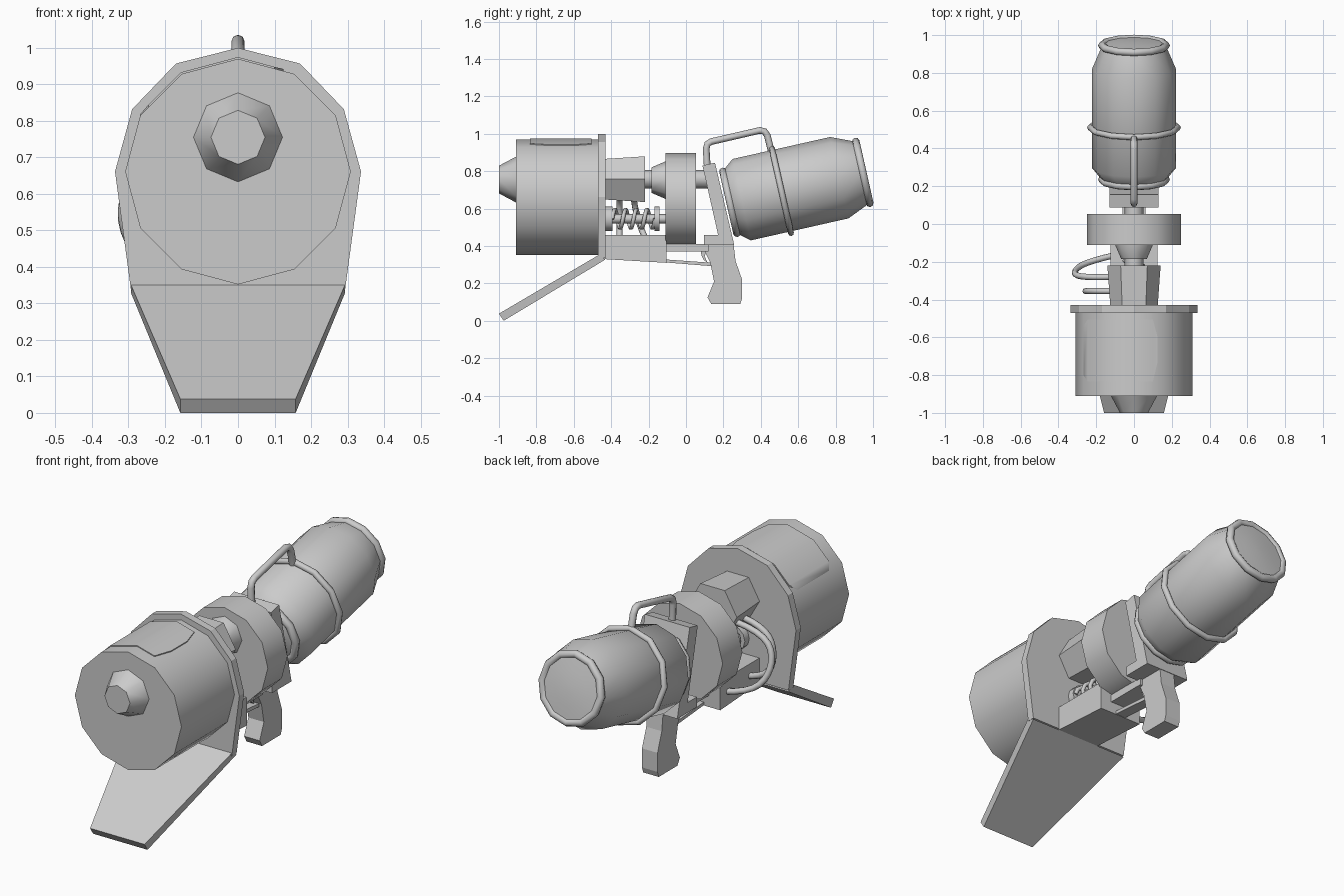
import bpy, bmesh, math
from mathutils import Vector

if "Cube" in bpy.data.objects:
    bpy.data.objects.remove(bpy.data.objects["Cube"])

grey = bpy.data.materials.new("plain_grey")
grey.diffuse_color = (0.6, 0.6, 0.6, 1)
grey.use_nodes = True
grey.node_tree.nodes["Principled BSDF"].inputs["Base Color"].default_value = grey.diffuse_color


def finish(name, bm, smooth=True):
    bmesh.ops.remove_doubles(bm, verts=bm.verts, dist=1e-5)
    bmesh.ops.recalc_face_normals(bm, faces=bm.faces)
    me = bpy.data.meshes.new(name)
    bm.to_mesh(me)
    bm.free()
    ob = bpy.data.objects.new(name, me)
    bpy.context.collection.objects.link(ob)
    me.materials.append(grey)
    if smooth:
        shade(ob)
    return ob


def shade(ob):
    bpy.ops.object.select_all(action='DESELECT')
    ob.select_set(True)
    bpy.context.view_layer.objects.active = ob
    bpy.ops.object.shade_smooth_by_angle(angle=math.radians(50))


def lathe(name, prof, y=0, z=0, x=0, n=12, tilt=0, closed=False):
    """Spin (radius, distance) points about an axis along +y, tilted upwards."""
    bm = bmesh.new()
    a = math.radians(tilt)
    d, v = Vector((0, math.cos(a), math.sin(a))), Vector((0, -math.sin(a), math.cos(a)))
    rings = []
    for r, t in prof:
        rings.append([bm.verts.new(Vector((x, y, z)) + d * t + v * r * math.sin(math.tau * i / n)
                                   + Vector((r * math.cos(math.tau * i / n), 0, 0))) for i in range(n)])
    pairs = list(zip(rings, rings[1:])) + ([(rings[-1], rings[0])] if closed else [])
    for p, q in pairs:
        for i in range(n):
            j = (i + 1) % n
            bm.faces.new((p[i], p[j], q[j], q[i]))
    if not closed:
        bm.faces.new(rings[0])
        bm.faces.new(rings[-1])
    return finish(name, bm)


def ring(name, major, minor, t, **kw):
    prof = [(major + minor * math.cos(math.tau * k / 8), t + minor * math.sin(math.tau * k / 8))
            for k in range(8)]
    return lathe(name, prof, closed=True, **kw)


def prism(name, pts, lo, hi, axis='x'):
    """Extrude a (y, z) profile along x, or an (x, z) profile along y."""
    bm = bmesh.new()
    place = (lambda p, s: (s, p[0], p[1])) if axis == 'x' else (lambda p, s: (p[0], s, p[1]))
    a = [bm.verts.new(place(p, lo)) for p in pts]
    b = [bm.verts.new(place(p, hi)) for p in pts]
    bm.faces.new(a)
    bm.faces.new(b)
    for i in range(len(pts)):
        j = (i + 1) % len(pts)
        bm.faces.new((a[i], a[j], b[j], b[i]))
    return finish(name, bm, False)


def tube(name, pts, r, smooth_path=False):
    cu = bpy.data.curves.new(name, 'CURVE')
    cu.dimensions = '3D'
    cu.bevel_depth, cu.bevel_resolution, cu.use_fill_caps = r, 2, True
    sp = cu.splines.new('NURBS' if smooth_path else 'POLY')
    sp.points.add(len(pts) - 1)
    for p, c in zip(sp.points, pts):
        p.co = (*c, 1)
    if smooth_path:
        sp.use_endpoint_u, sp.order_u, sp.resolution_u = True, 3, 4
    ob = bpy.data.objects.new(name, cu)
    bpy.context.collection.objects.link(ob)
    bpy.ops.object.select_all(action='DESELECT')
    ob.select_set(True)
    bpy.context.view_layer.objects.active = ob
    bpy.ops.object.convert(target='MESH')
    ob = bpy.context.object
    ob.data.materials.clear()
    ob.data.materials.append(grey)
    shade(ob)


# front drum and nose
lathe("front_drum", [(0.309, -0.91), (0.309, -0.46)], z=0.661)
lathe("nose_cone", [(0.122, -0.91), (0.074, -1.0)], z=0.755, n=8)

# thin raised panel wrapped over the drum top, with clipped corners
bm = bmesh.new()
strip = [(-0.268, 0.818, -0.80, -0.54), (-0.245, 0.845, -0.835, -0.505), (-0.157, 0.933, -0.835, -0.505),
         (0, 0.975, -0.835, -0.505), (0.1, 0.948, -0.835, -0.505), (0.125, 0.942, -0.73, -0.60)]
rows = [[bm.verts.new((x, y, z + dz)) for y, dz in ((a, 0), (b, 0), (b, -0.012), (a, -0.012))]
        for x, z, a, b in strip]
for p, q in zip(rows, rows[1:]):
    for i in range(4):
        bm.faces.new((p[i], p[(i + 1) % 4], q[(i + 1) % 4], q[i]))
bm.faces.new(rows[0])
bm.faces.new(rows[-1])
finish("drum_panel", bm)

# shield plate and sloping skirt
half = [(0.17, 0.957), (0.29, 0.832), (0.337, 0.661), (0.293, 0.335)]
prism("shield_plate", [(0, 1.0)] + half + [(-x, z) for x, z in reversed(half)], -0.47, -0.43, 'y')
skirt = prism("sloping_skirt", [(-0.47, 0.35), (-0.43, 0.328), (-0.975, 0.0), (-1.0, 0.038)], -1, 1)
for v in skirt.data.vertices:
    v.co.x *= 0.293 if v.co.z > 0.2 else 0.158

# centre shaft, hexagonal collar, middle drum
lathe("hex_collar", [(0.125, -0.44), (0.141, -0.22)], z=0.757, n=6)
lathe("centre_shaft", [(0.05, -0.24), (0.05, 0.16)], z=0.757, n=8)
lathe("drum_cone", [(0.068, -0.185), (0.1, -0.11), (0.1, -0.1)], z=0.752, n=8)
lathe("middle_drum", [(0.25, -0.11), (0.25, 0.053)], z=0.647)

# lower frame, grip and trigger
prism("lower_block", [(-0.44, 0.46), (-0.105, 0.46), (-0.105, 0.31), (-0.44, 0.33)], -0.125, 0.125)
prism("under_rail", [(-0.11, 0.41), (0.12, 0.41), (0.12, 0.37), (-0.11, 0.37)], -0.06, 0.06)
prism("trigger_guard", [(-0.11, 0.328), (0.14, 0.31), (0.14, 0.292), (-0.11, 0.312)], -0.03, 0.03)
prism("trigger", [(0.08, 0.375), (0.11, 0.375), (0.10, 0.345), (0.115, 0.31), (0.095, 0.325), (0.082, 0.35)],
      -0.015, 0.015)
prism("grip", [(0.10, 0.405), (0.255, 0.405), (0.265, 0.32), (0.30, 0.22), (0.30, 0.12), (0.29, 0.09),
               (0.135, 0.09), (0.115, 0.125), (0.15, 0.21), (0.13, 0.31), (0.10, 0.37)], -0.045, 0.045)
prism("tilted_bracket", [(0.088, 0.83), (0.155, 0.845), (0.258, 0.405), (0.095, 0.405), (0.095, 0.458),
                         (0.172, 0.458)], -0.13, 0.13)

# spring on its rod with end discs
lathe("spring_rod", [(0.025, -0.43), (0.025, -0.10)], z=0.545, n=8)
for i, (a, b) in enumerate([(-0.43, -0.393), (-0.168, -0.143)]):
    lathe("spring_disc_%d" % i, [(0.066, a), (0.066, b)], z=0.545)
turns, step = 4, 10
tube("spring", [(0.05 * math.cos(math.tau * k / step), -0.395 + 0.23 * k / (turns * step),
                 0.545 + 0.05 * math.sin(math.tau * k / step)) for k in range(turns * step + 1)], 0.011)

# two side hoses
tube("front_hose", [(-0.09, -0.355, 0.69), (-0.22, -0.355, 0.67), (-0.27, -0.355, 0.54),
                    (-0.22, -0.355, 0.41), (-0.10, -0.355, 0.39)], 0.016, True)
tube("rear_hose", [(-0.09, -0.28, 0.70), (-0.27, -0.285, 0.68), (-0.33, -0.26, 0.54),
                   (-0.26, -0.20, 0.40), (-0.10, -0.165, 0.38)], 0.016, True)

# tilted rear canister with rims and band
can = dict(y=0.2975, z=0.6475, tilt=12.7)
lathe("canister", [(0.16, -0.075), (0.175, -0.06), (0.223, 0.0), (0.223, 0.535), (0.172, 0.655),
                   (0.165, 0.672), (0.09, 0.68), (0.02, 0.683)], **can)
ring("canister_front_rim", 0.170, 0.02, -0.064, **can)
ring("canister_rear_rim", 0.170, 0.02, 0.664, **can)
ring("canister_band", 0.232, 0.016, 0.218, **can)

# carrying handle
tube("carry_handle", [(0, 0.115, 0.80), (0, 0.108, 0.92), (0, 0.115, 0.945), (0, 0.135, 0.958), (0, 0.395, 1.018),
                      (0, 0.42, 1.012), (0, 0.435, 0.99), (0, 0.455, 0.91)], 0.018)
